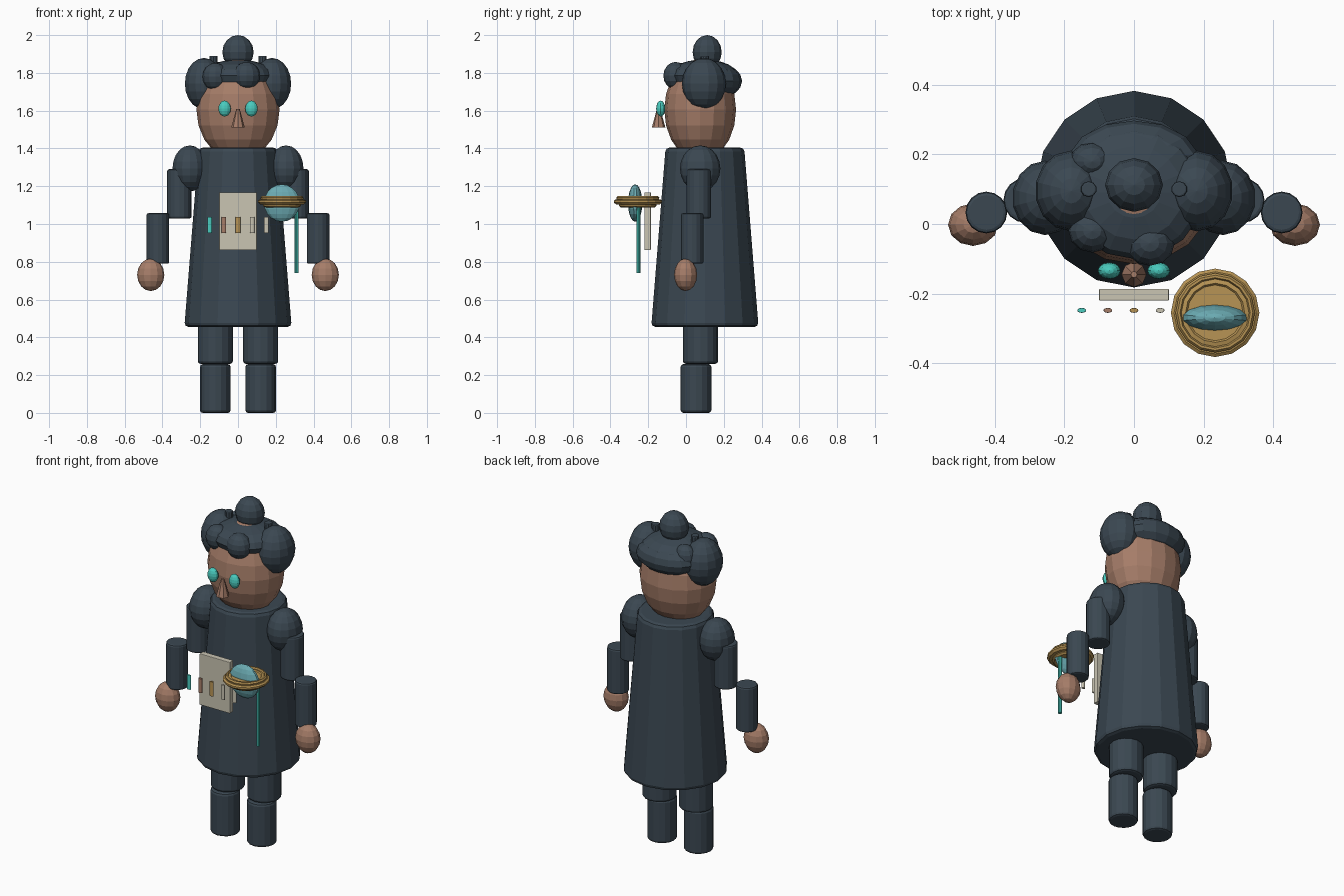
import bpy, bmesh, math
from mathutils import Matrix

if "Cube" in bpy.data.objects:
    bpy.data.objects.remove(bpy.data.objects["Cube"])


def material(name, rgb):
    m = bpy.data.materials.new(name)
    lin = [c / 12.92 if c <= 0.04045 else ((c + 0.055) / 1.055) ** 2.4 for c in rgb]
    m.diffuse_color = (*lin, 1.0)
    m.use_nodes = True
    m.node_tree.nodes["Principled BSDF"].inputs["Base Color"].default_value = m.diffuse_color
    return m


CHARCOAL = material("charcoal", (0.23, 0.28, 0.32))
SKIN = material("warm brown skin", (0.65, 0.49, 0.41))
TEAL = material("bright teal", (0.29, 0.80, 0.75))
GOLD = material("antique gold", (0.72, 0.58, 0.33))
BEIGE = material("pale beige", (0.79, 0.77, 0.70))
GLASS = material("dusty teal", (0.42, 0.67, 0.70))


def finish(name, bm, mat, bevel=0.0):
    bmesh.ops.recalc_face_normals(bm, faces=bm.faces[:])
    mesh = bpy.data.meshes.new(name)
    bm.to_mesh(mesh)
    bm.free()
    mesh.materials.append(mat)
    ob = bpy.data.objects.new(name, mesh)
    bpy.context.collection.objects.link(ob)
    if bevel:
        mod = ob.modifiers.new("soft_rim", 'BEVEL')
        mod.width = bevel
        mod.segments = 2
        mod.limit_method = 'ANGLE'
        mod.angle_limit = math.radians(50)
    return ob


def ball(name, loc, radii, mat, seg=12, rings=8):
    bm = bmesh.new()
    bmesh.ops.create_uvsphere(bm, u_segments=seg, v_segments=rings, radius=1,
                              matrix=Matrix.Translation(loc) @ Matrix.Diagonal((*radii, 1)))
    return finish(name, bm, mat)


def column(name, x, y, z0, z1, r0, r1, mat, seg=16, bevel=0.0, flat=1.0):
    bm = bmesh.new()
    bmesh.ops.create_cone(bm, cap_ends=True, segments=seg, radius1=r0, radius2=r1, depth=z1 - z0,
                          matrix=Matrix.Translation((x, y, (z0 + z1) / 2))
                          @ Matrix.Diagonal((1, flat, 1, 1)))
    return finish(name, bm, mat, bevel)


def lathe(name, x, y, profile, mat, seg=16):
    bm = bmesh.new()
    vs = [bm.verts.new((x + r, y, z)) for r, z in profile]
    es = [bm.edges.new(p) for p in zip(vs, vs[1:])]
    bmesh.ops.spin(bm, geom=vs + es, cent=(x, y, 0), axis=(0, 0, 1),
                   angle=2 * math.pi, steps=seg)
    bmesh.ops.remove_doubles(bm, verts=bm.verts[:], dist=0.0005)
    return finish(name, bm, mat)


# Robe and head
column("robe", 0, 0.10, 0.455, 1.405, 0.284, 0.208, CHARCOAL, bevel=0.022)
ball("head", (0, 0.075, 1.605), (0.22, 0.19, 0.27), SKIN, 16, 10)
column("nose", 0, -0.145, 1.51, 1.61, 0.036, 0.009, SKIN, seg=8)

# Paired limbs, eyes and side hair
for side, s in (("left", 1), ("right", -1)):
    column(side + "_thigh", s * 0.12, 0.077, 0.26, 0.52, 0.093, 0.093, CHARCOAL, bevel=0.014)
    column(side + "_shin", s * 0.12, 0.053, 0.005 - 0.005, 0.258, 0.081, 0.081, CHARCOAL, bevel=0.014)
    ball(side + "_shoulder", (s * 0.255, 0.075, 1.294), (0.094, 0.107, 0.122), CHARCOAL, 14, 10)
    column(side + "_upper_arm", s * 0.31, 0.068, 1.03, 1.29, 0.065, 0.065, CHARCOAL, bevel=0.01)
    column(side + "_forearm", s * 0.424, 0.033, 0.79, 1.057, 0.06, 0.06, CHARCOAL, bevel=0.01)
    ball(side + "_hand", (s * 0.462, -0.002, 0.731), (0.072, 0.061, 0.086), SKIN, 12, 8)
    ball(side + "_eye", (s * 0.071, -0.134, 1.611), (0.033, 0.024, 0.042), TEAL, 12, 8)
    ball(side + "_hair_puff", (s * 0.18, 0.095, 1.743), (0.104, 0.116, 0.136), CHARCOAL, 14, 10)
    column(side + "_hair_pin", s * 0.13, 0.10, 1.80, 1.89, 0.023, 0.023, CHARCOAL, seg=10, bevel=0.005)

# Hair cap, bun and curls
ball("hair_cap", (0, 0.09, 1.785), (0.20, 0.19, 0.085), CHARCOAL, 16, 8)
ball("back_hair", (0, 0.175, 1.757), (0.19, 0.122, 0.09), CHARCOAL, 14, 8)
ball("top_bun", (0, 0.112, 1.91), (0.083, 0.077, 0.09), CHARCOAL, 12, 8)
ball("front_curl_outer", (-0.12, -0.02, 1.78), (0.068, 0.062, 0.073), CHARCOAL, 12, 8)
ball("front_curl_inner", (0.045, -0.055, 1.785), (0.072, 0.065, 0.073), CHARCOAL, 12, 8)
ball("back_curl", (-0.12, 0.18, 1.79), (0.065, 0.055, 0.07), CHARCOAL, 12, 8)

# Chest panel with its row of vials
bm = bmesh.new()
bmesh.ops.create_cube(bm, size=1, matrix=Matrix.Translation((0, -0.203, 1.015))
                      @ Matrix.Diagonal((0.2, 0.034, 0.305, 1)))
finish("chest_panel", bm, BEIGE, 0.003)
for i, mat in enumerate((TEAL, SKIN, GOLD, BEIGE, BEIGE)):
    column("vial_%d" % (i + 1), (i - 2) * 0.075, -0.248, 0.952, 1.038, 0.013, 0.013,
           mat, seg=10, bevel=0.003, flat=0.55)

# Stepped dish, glass lens and rod
dish = [(0, 1.088), (0.09, 1.088), (0.10, 1.096), (0.10, 1.102), (0.116, 1.104), (0.127, 1.114),
        (0.127, 1.124), (0.118, 1.131), (0.112, 1.131), (0.114, 1.139), (0.108, 1.147),
        (0.101, 1.147), (0.097, 1.138), (0.085, 1.141), (0.08, 1.135), (0, 1.135)]
lathe("stepped_dish", 0.233, -0.255, dish, GOLD)
ball("glass_lens", (0.232, -0.269, 1.111), (0.097, 0.038, 0.099), GLASS, 14, 10)
column("rod", 0.31, -0.252, 0.74, 1.11, 0.011, 0.011, TEAL, seg=10)
